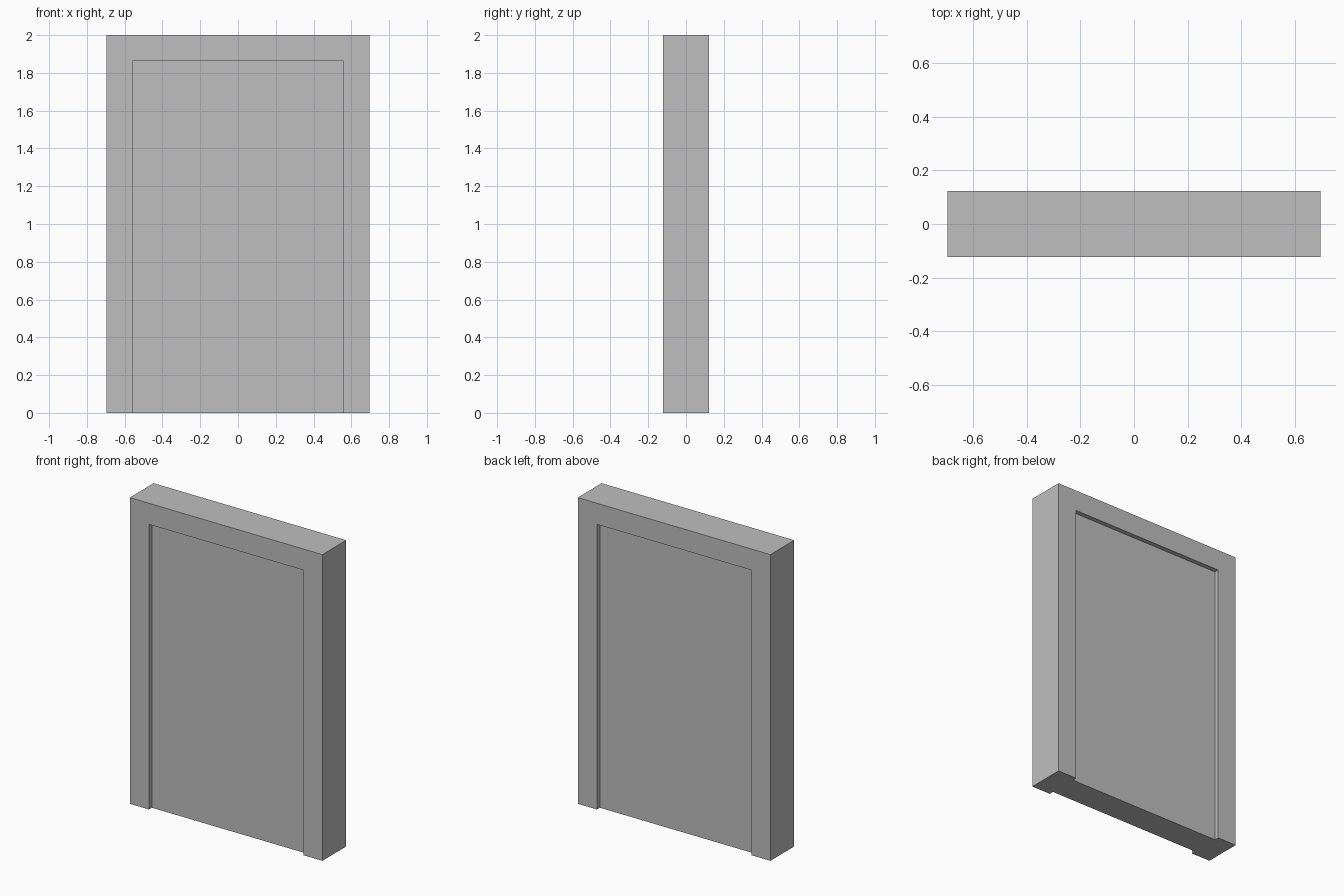
import bpy

if "Cube" in bpy.data.objects:
    bpy.data.objects.remove(bpy.data.objects["Cube"], do_unlink=True)

HALF_W, HALF_D, HEIGHT = 0.696, 0.123, 2.0
OPEN_HALF_W, OPEN_TOP, RECESS = 0.558, 1.862, 0.03

grey = bpy.data.materials.new("plain_grey")
grey.use_nodes = True
colour = (0.52, 0.52, 0.52, 1)
grey.diffuse_color = colour
grey.node_tree.nodes["Principled BSDF"].inputs["Base Color"].default_value = colour


def box(name, low, high):
    """Axis-aligned box between two corners."""
    centre = [(a + b) / 2 for a, b in zip(low, high)]
    bpy.ops.mesh.primitive_cube_add(size=1, location=centre)
    obj = bpy.context.object
    obj.name = name
    obj.scale = [b - a for a, b in zip(low, high)]
    bpy.ops.object.transform_apply(location=True, rotation=False, scale=True)
    obj.data.materials.append(grey)
    return obj


# Solid slab for the frame and door leaf
door = box("framed_door", (-HALF_W, -HALF_D, 0), (HALF_W, HALF_D, HEIGHT))

# Shallow recess on the front and back, open at the floor
for side in (-1, 1):
    ys = sorted((side * (HALF_D - RECESS), side * (HALF_D + 0.1)))
    cutter = box("recess_cutter", (-OPEN_HALF_W, ys[0], -0.1),
                 (OPEN_HALF_W, ys[1], OPEN_TOP))
    cutter.hide_render = True
    cut = door.modifiers.new("recess", "BOOLEAN")
    cut.operation = "DIFFERENCE"
    cut.solver = "EXACT"
    cut.object = cutter
    bpy.ops.object.select_all(action="DESELECT")
    door.select_set(True)
    bpy.context.view_layer.objects.active = door
    bpy.ops.object.modifier_apply(modifier=cut.name)
    bpy.data.objects.remove(cutter, do_unlink=True)
